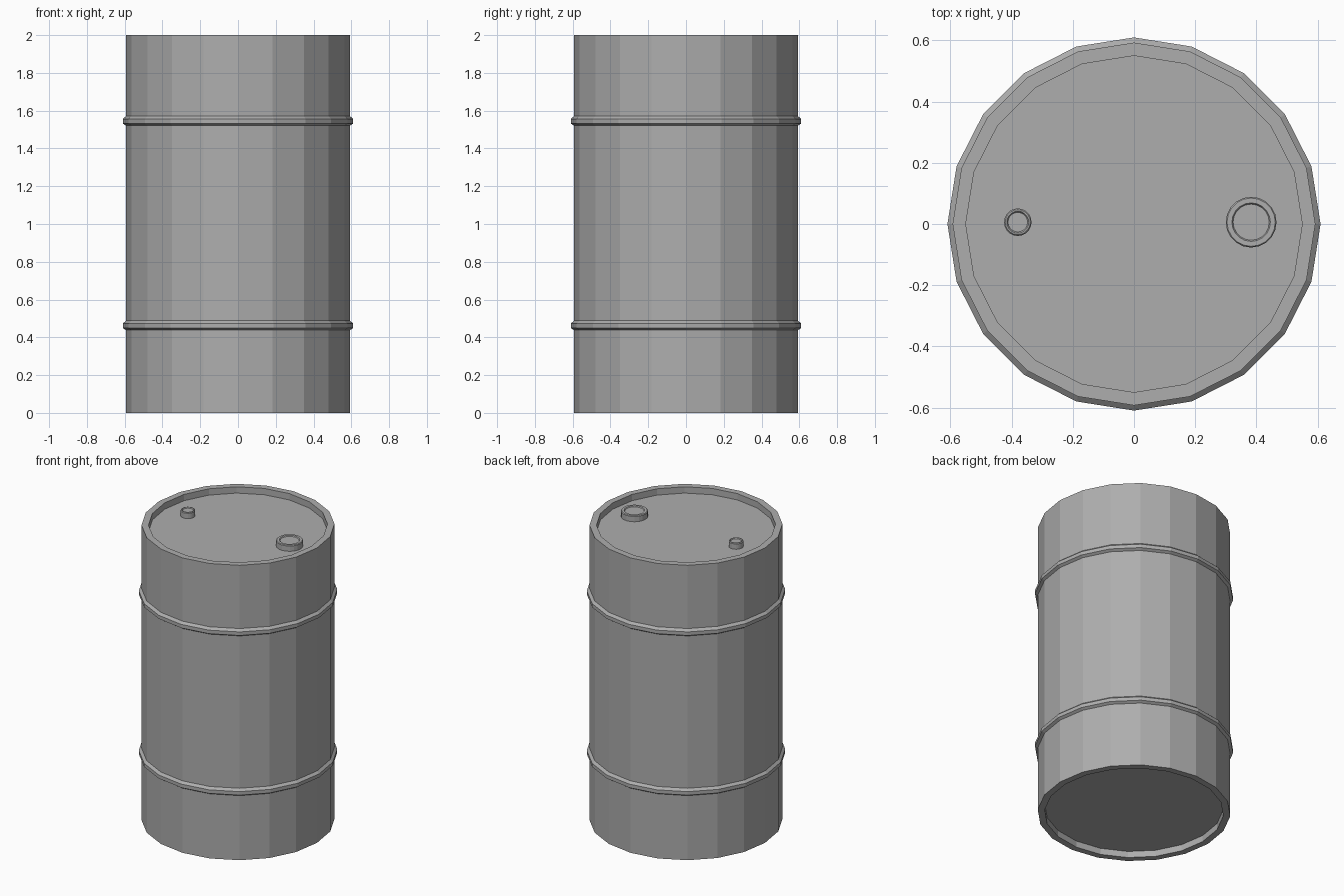
import bpy, bmesh
from math import cos, sin, tau

cube = bpy.data.objects.get("Cube")
if cube:
    bpy.data.objects.remove(cube, do_unlink=True)

# One painted steel colour
steel = bpy.data.materials.new("grey_steel")
steel.use_nodes = True
colour = (0.42, 0.42, 0.42, 1)
steel.diffuse_color = colour
steel.node_tree.nodes["Principled BSDF"].inputs["Base Color"].default_value = colour


def lathe(name, profile, sides=20, location=(0, 0, 0)):
    """Turn a bottom-to-top (radius, height) profile, closing both ends flat."""
    bm = bmesh.new()
    rings = [[bm.verts.new((r * cos(tau * i / sides), r * sin(tau * i / sides), z))
              for i in range(sides)] for r, z in profile]
    for low, high in zip(rings, rings[1:]):
        for i in range(sides):
            j = (i + 1) % sides
            bm.faces.new((low[i], low[j], high[j], high[i]))
    bm.faces.new(rings[0][::-1])
    bm.faces.new(rings[-1])
    mesh = bpy.data.meshes.new(name)
    bm.to_mesh(mesh)
    bm.free()
    mesh.materials.append(steel)
    obj = bpy.data.objects.new(name, mesh)
    obj.location = location
    bpy.context.collection.objects.link(obj)
    return obj


RADIUS, INNER, HEIGHT, RECESS = 0.593, 0.55, 2.0, 0.043
LID = HEIGHT - RECESS


def hoop(z):
    """Profile points of a rolled reinforcing hoop."""
    return [(RADIUS, z - 0.025), (0.61, z - 0.014), (0.61, z + 0.01), (RADIUS, z + 0.025)]


# Drum body with recessed ends and two hoops
lathe("drum_body",
      [(INNER, RECESS), (INNER, 0), (RADIUS, 0)]
      + hoop(0.463) + hoop(1.546)
      + [(RADIUS, HEIGHT), (INNER, HEIGHT), (INNER, LID)])


def bung(name, x, outer, inner):
    """Screw cap with a shallow dished top."""
    lathe(name,
          [(outer, 0), (outer, 0.036), (outer - 0.004, 0.041), (inner, 0.041),
           (inner - 0.004, 0.035)],
          location=(x, 0.006, LID))


# Filler and vent caps on the lid
bung("large_bung", 0.383, 0.083, 0.063)
bung("small_bung", -0.38, 0.045, 0.036)
